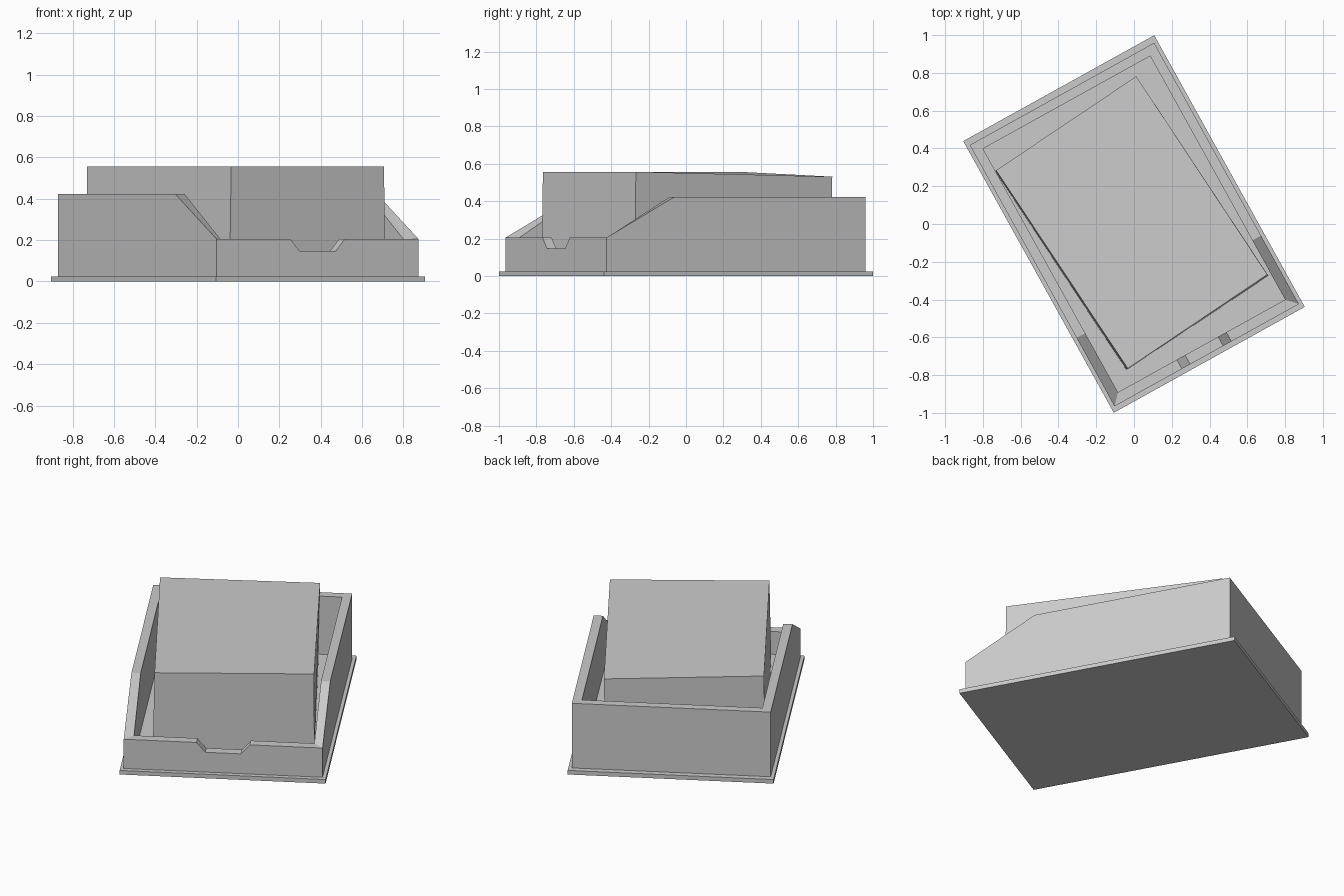
import bpy, bmesh
from mathutils import Matrix
from math import radians

if "Cube" in bpy.data.objects:
    bpy.data.objects.remove(bpy.data.objects["Cube"])


def make(name, verts, faces, angle=0.0):
    mesh = bpy.data.meshes.new(name)
    mesh.from_pydata(verts, [], faces)
    bm = bmesh.new()
    bm.from_mesh(mesh)
    bmesh.ops.recalc_face_normals(bm, faces=bm.faces)
    bm.to_mesh(mesh)
    bm.free()
    mesh.transform(Matrix.Rotation(radians(angle), 4, 'Z'))
    obj = bpy.data.objects.new(name, mesh)
    bpy.context.collection.objects.link(obj)
    return obj


def rect(w, front, back, z):
    return [(-w, front, z), (w, front, z), (w, back, z), (-w, back, z)]


BOX = [(0, 1, 2, 3), (4, 5, 6, 7)] + [(i, (i + 1) % 4, (i + 1) % 4 + 4, i + 4) for i in range(4)]
ANGLE = 29
PLATE, FLOOR, LOW, HIGH, NOTCH = 0.025, 0.065, 0.205, 0.423, 0.147

# Base plate
make("base_plate", rect(0.578, -0.822, 0.822, 0) + rect(0.578, -0.822, 0.822, PLATE), BOX, ANGLE)


# Tray rim: low notched front, sloping sides, tall back
def rim(w, front, back):
    return [(-w, front, LOW), (-0.15, front, LOW), (-0.10, front, NOTCH),
            (0.10, front, NOTCH), (0.15, front, LOW), (w, front, LOW),
            (w, -0.38, HIGH), (w, back, HIGH), (-w, back, HIGH), (-w, -0.38, HIGH)]


def drop(ring, z):
    return [(x, y, z) for x, y, _ in ring]


outer = rim(0.558, -0.794, 0.787)
inner = rim(0.506, -0.738, 0.736)
n = len(outer)
# Rings run from the outer foot over the rim to the inner floor
rings = [drop(outer, PLATE), outer, inner, drop(inner, FLOOR)]
verts = [p for ring in rings for p in ring]
faces = [(r * n + i, r * n + (i + 1) % n, (r + 1) * n + (i + 1) % n, (r + 1) * n + i)
         for r in range(3) for i in range(n)]
faces += [tuple(range(n)), tuple(range(3 * n, 4 * n))]
make("tray", verts, faces, ANGLE)

# Stack resting slightly askew in the tray, its back right corner dipping
bottom = [(-0.040, -0.772), (0.712, -0.274), (0.006, 0.775), (-0.735, 0.280)]
top = [(-0.033, -0.765), (0.706, -0.268), (0.012, 0.782), (-0.730, 0.284)]
heights = [0.557, 0.557, 0.531, 0.557]
make("card_stack", [(x, y, FLOOR) for x, y in bottom]
     + [(x, y, z) for (x, y), z in zip(top, heights)], BOX)
